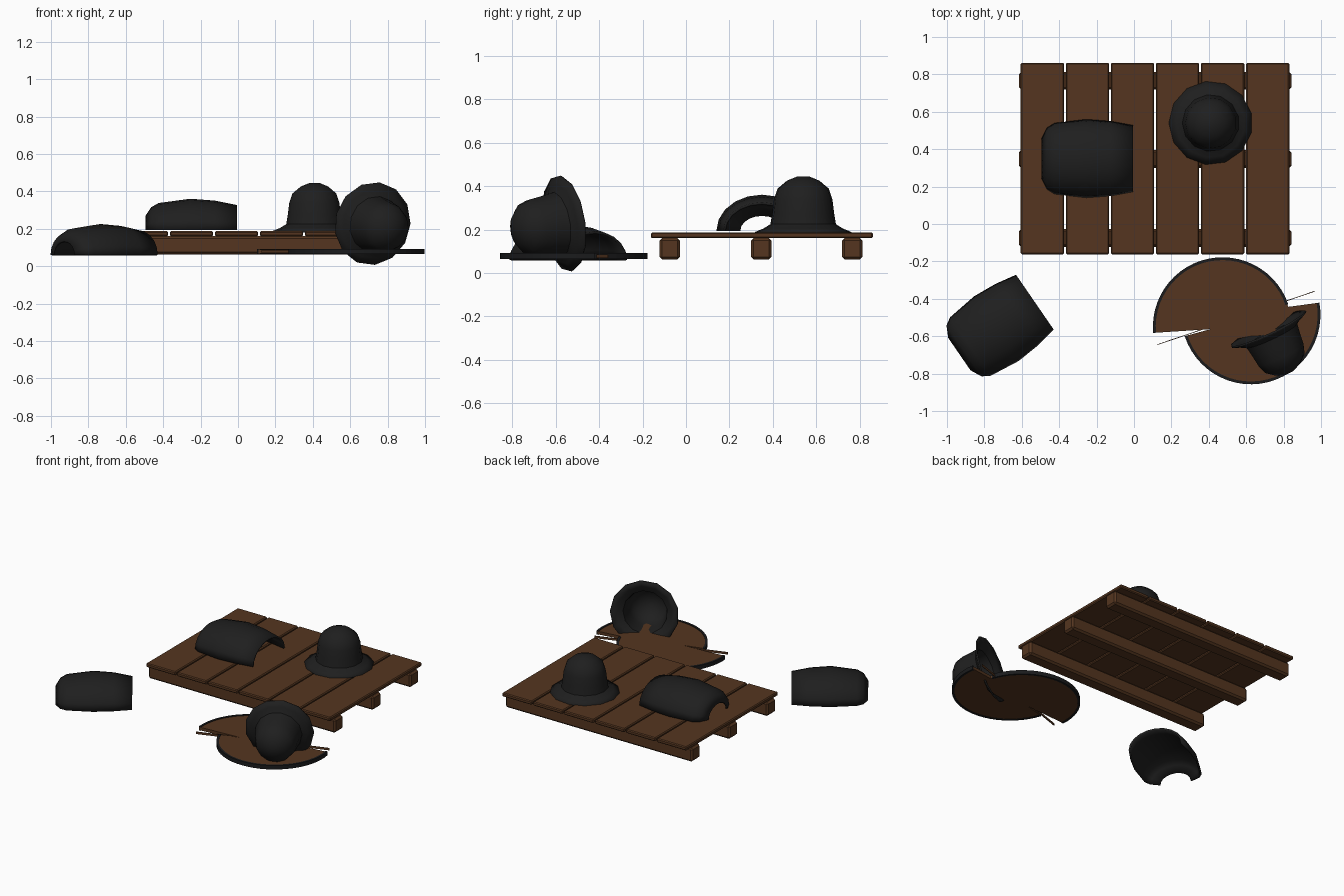
import bpy, bmesh
from math import sin, cos, pi, radians
from mathutils import Vector, Matrix

if "Cube" in bpy.data.objects:
    bpy.data.objects.remove(bpy.data.objects["Cube"])


def material(name, rgb):
    m = bpy.data.materials.new(name)
    m.use_nodes = True
    m.diffuse_color = (*rgb, 1)
    node = m.node_tree.nodes["Principled BSDF"]
    node.inputs["Base Color"].default_value = (*rgb, 1)
    node.inputs["Roughness"].default_value = 0.9
    return m


WOOD = material("brown wood", (0.089, 0.036, 0.014))
IRON = material("dark iron", (0.0135, 0.0135, 0.0135))
RIM = material("black rim", (0.0105, 0.011, 0.012))


def finish(name, bm, mat, smooth=False):
    bmesh.ops.recalc_face_normals(bm, faces=bm.faces)
    mesh = bpy.data.meshes.new(name)
    bm.to_mesh(mesh)
    bm.free()
    mesh.materials.append(mat)
    ob = bpy.data.objects.new(name, mesh)
    bpy.context.collection.objects.link(ob)
    if smooth:
        bpy.ops.object.select_all(action="DESELECT")
        ob.select_set(True)
        bpy.context.view_layer.objects.active = ob
        bpy.ops.object.shade_smooth_by_angle(angle=radians(42))
    return ob


def board(name, centre, size, bevel):
    """Chamfered timber."""
    bm = bmesh.new()
    bmesh.ops.create_cube(bm, size=1)
    bmesh.ops.scale(bm, vec=size, verts=bm.verts)
    bmesh.ops.bevel(bm, geom=bm.edges[:], offset=bevel, segments=1, affect="EDGES")
    bmesh.ops.translate(bm, vec=centre, verts=bm.verts)
    return finish(name, bm, WOOD)


def loft(name, rings, closed, thickness, matrix):
    """Skin through rings of points, with a thin inner wall."""
    bm = bmesh.new()
    rows = [[bm.verts.new(p) for p in ring] for ring in rings]
    for a, b in zip(rows, rows[1:]):
        n = len(a)
        for i in range(n if closed else n - 1):
            j = (i + 1) % n
            bm.faces.new((a[i], a[j], b[j], b[i]))
    if closed:
        bm.faces.new(rows[-1])
    bm.transform(matrix)
    ob = finish(name, bm, IRON, True)
    wall = ob.modifiers.new("wall", "SOLIDIFY")
    wall.thickness = thickness
    wall.offset = -1
    return ob


# Pallet planks and rails
for i in range(6):
    board(f"plank_{i + 1}", (-0.49 + i * 0.241, 0.35, 0.174), (0.231, 1.024, 0.027), 0.006)
for i, y in enumerate((-0.075, 0.347, 0.766)):
    board(f"rail_{i + 1}", (0.113, y, 0.112), (1.456, 0.095, 0.098), 0.012)

# Curved armour plates: length along x, half width, height
PLATE = [(-0.49, 0.105, 0.075), (-0.46, 0.165, 0.12), (-0.42, 0.19, 0.143),
         (-0.25, 0.21, 0.166), (-0.12, 0.2, 0.156), (0, 0.178, 0.132)]


def armour_plate(name, place, turn):
    rings = [[(x, w * cos(pi * k / 10), h * sin(pi * k / 10)) for k in range(11)]
             for x, w, h in PLATE]
    matrix = Matrix.Translation(place) @ Matrix.Rotation(radians(turn), 4, "Z")
    loft(name, rings, False, 0.012, matrix)


armour_plate("armour_plate_on_pallet", (-0.005, 0.35, 0.195), 0)
armour_plate("armour_plate_on_floor", (-0.53, -0.418, 0.06), 34.5)

# Brimmed helmets: radius, height
HELMET = [(0.224, 0), (0.185, 0.016), (0.152, 0.036), (0.144, 0.085), (0.136, 0.15),
          (0.119, 0.2), (0.075, 0.237), (0.028, 0.256)]


def helmet(name, place, axis):
    rings = [[(r * cos(2 * pi * k / 13), r * sin(2 * pi * k / 13), z) for k in range(13)]
             for r, z in HELMET]
    turn = Vector(axis).to_track_quat("Z", "Y").to_matrix().to_4x4()
    loft(name, rings, True, 0.01, Matrix.Translation(place) @ turn)


helmet("helmet_on_pallet", (0.41, 0.54, 0.189), (0, 0, 1))
helmet("helmet_on_shield", (0.72, -0.565, 0.228), (0.42, -0.89, -0.13))


def prism(name, outline, low, high, mat):
    bm = bmesh.new()
    face = bm.faces.new([bm.verts.new((x, y, low)) for x, y in outline])
    out = bmesh.ops.extrude_face_region(bm, geom=[face])
    top = [v for v in out["geom"] if isinstance(v, bmesh.types.BMVert)]
    bmesh.ops.translate(bm, vec=(0, 0, high - low), verts=top)
    return finish(name, bm, mat)


def arc(centre, radius, start, end, steps=26):
    angles = [radians(start + (end - start) * k / steps) for k in range(steps + 1)]
    return [(centre[0] + radius * cos(a), centre[1] + radius * sin(a)) for a in angles]


# Round shield split in two; the halves still meet along the middle of the break
BREAK = [(0.41, -0.562), (0.825, -0.443)]


def broken_shield(side, centre, start, end, break_line):
    prism(f"shield_{side}_board", arc(centre, 0.366, start, end) + break_line,
          0.068, 0.089, WOOD)
    band = arc(centre, 0.372, start, end) + arc(centre, 0.357, end, start)
    prism(f"shield_{side}_rim", band, 0.065, 0.093, RIM)


broken_shield("back", (0.473, -0.55), 19, 185, BREAK)
broken_shield("front", (0.625, -0.485), 198, 370, BREAK[::-1])

# Long splinter sticking out of both ends of the break
prism("shield_splinter", [(0.125, -0.647), (0.965, -0.362), (0.965, -0.358), (0.125, -0.643)],
      0.07, 0.086, WOOD)
